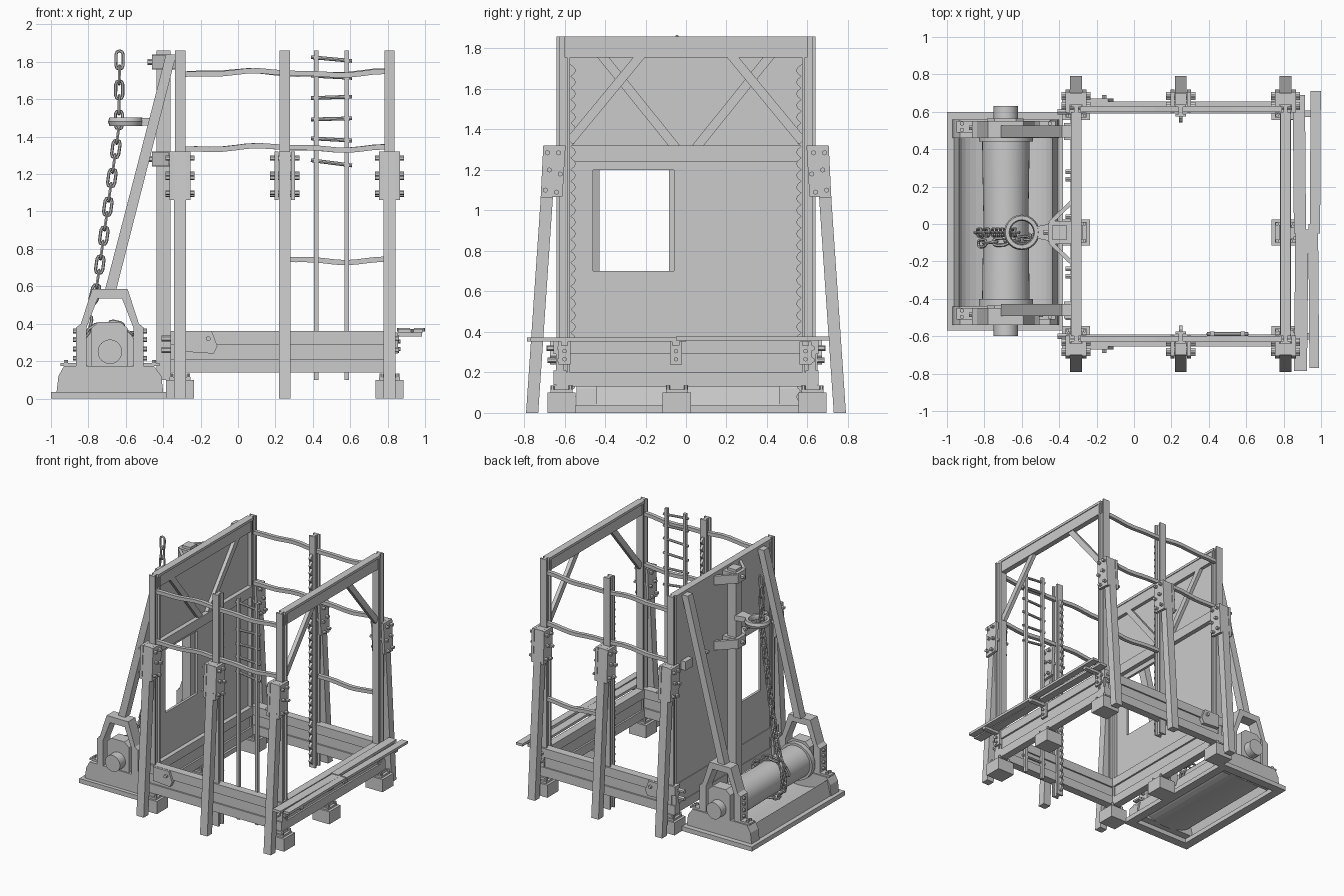
import bpy, bmesh, math, random
from mathutils import Vector, Matrix

if "Cube" in bpy.data.objects:
    bpy.data.objects.remove(bpy.data.objects["Cube"])
random.seed(4)

def finish(name, bm, smooth=False):
    bmesh.ops.recalc_face_normals(bm, faces=bm.faces)
    me = bpy.data.meshes.new(name)
    bm.to_mesh(me); bm.free()
    ob = bpy.data.objects.new(name, me)
    bpy.context.collection.objects.link(ob)
    if smooth:
        bpy.ops.object.select_all(action='DESELECT')
        ob.select_set(True)
        bpy.context.view_layer.objects.active = ob
        bpy.ops.object.shade_smooth_by_angle(angle=math.radians(35))
    return ob

def prism(name, pts, axis, a, b):
    """Extrude a 2D outline along an axis: x takes (y,z), y takes (x,z), z takes (x,y)."""
    put = {'x': lambda p, t: (t, p[0], p[1]), 'y': lambda p, t: (p[0], t, p[1]),
           'z': lambda p, t: (p[0], p[1], t)}[axis]
    bm = bmesh.new()
    A = [bm.verts.new(put(p, a)) for p in pts]
    B = [bm.verts.new(put(p, b)) for p in pts]
    bm.faces.new(A); bm.faces.new(B)
    for i in range(len(pts)):
        j = (i + 1) % len(pts)
        bm.faces.new((A[i], A[j], B[j], B[i]))
    return finish(name, bm)

def box(name, x0, x1, y0, y1, z0, z1):
    return prism(name, [(x0, y0), (x1, y0), (x1, y1), (x0, y1)], 'z', z0, z1)

def cyl(name, p, q, r, n=6):
    p, q = Vector(p), Vector(q)
    bm = bmesh.new()
    M = Matrix.Translation((p + q) / 2) @ (q - p).to_track_quat('Z', 'Y').to_matrix().to_4x4()
    bmesh.ops.create_cone(bm, cap_ends=True, segments=n, radius1=r, radius2=r, depth=(q - p).length, matrix=M)
    return finish(name, bm, n > 10)

def lathe(name, prof, center, axis, n=32, closed=False):
    """Spin (radius, height) points round z or y."""
    bm = bmesh.new(); rings = []
    for r, h in prof:
        ring = []
        for i in range(n):
            c, s = r * math.cos(2*math.pi*i/n), r * math.sin(2*math.pi*i/n)
            ring.append(bm.verts.new(Vector(center) + Vector((c, s, h) if axis == 'z' else (c, h, s))))
        rings.append(ring)
    for k in range(len(rings) if closed else len(rings) - 1):
        A, B = rings[k], rings[(k + 1) % len(rings)]
        for i in range(n):
            bm.faces.new((A[i], A[(i+1) % n], B[(i+1) % n], B[i]))
    if not closed:
        bm.faces.new(rings[0]); bm.faces.new(rings[-1])
    return finish(name, bm, True)

def h_shape(u, v, hu, hv, web, fl):
    """H outline centred on (u, v): flanges at the v ends, web along v."""
    q = [(hu, hv), (hu, hv-fl), (web, hv-fl), (web, fl-hv), (hu, fl-hv), (hu, -hv)]
    return [(u+a, v+b) for a, b in q] + [(u-a, v+b) for a, b in reversed(q)]

def bar2(p, q, w):
    """Quad outline of a straight strip between two 2D points."""
    p, q = Vector(p), Vector(q)
    d = (q - p).normalized() * w / 2
    n = Vector((-d.y, d.x))
    return [p + n, q + n, q - n, p - n]

# Posts, splayed legs, splice plates, bolts
XS = (-0.31, 0.25, 0.81)
for s in (-1, 1):
    for x in XS:
        prism('post', h_shape(x, s*0.607, 0.028, 0.033, 0.012, 0.014), 'z', 0.02 if x == 0.25 else 0.13, 1.86)
        prism('splayed_leg', [(s*a, z) for a, z in ((0.64, 1.32), (0.70, 1.32), (0.79, 0), (0.73, 0))], 'x', x-0.032, x+0.032)
        for t in (-1, 1):
            prism('splice_plate', [(s*a, z) for a, z in ((0.61, 1.07), (0.595, 1.32), (0.705, 1.32), (0.718, 1.06))], 'x', x+t*0.033, x+t*0.055)
        for y, z in ((0.63, 1.285), (0.685, 1.285), (0.622, 1.18), (0.675, 1.2), (0.64, 1.09), (0.695, 1.1)):
            cyl('splice_bolt', (x-0.078, s*y, z), (x+0.078, s*y, z), 0.013)
    # Scalloped strip on the inner face of the middle post
    sc = [(s*0.58, 0.05), (s*0.58, 1.72)]
    sc += [(s*(0.568 - 0.024*abs(math.sin(math.pi*i/4))), 1.72 - 1.67*i/116) for i in range(117)]
    prism('scalloped_strip', sc, 'x', 0.24, 0.26)
    # Side beam with end gusset
    prism('side_beam', h_shape(s*0.622, 0.25, 0.032, 0.112, 0.02, 0.072), 'x', -0.36, 0.84)
    prism('gusset', [(-0.28, 0.36), (-0.14, 0.36), (-0.11, 0.28), (-0.13, 0.24), (-0.28, 0.25)], 'y', s*0.64, s*0.672)
    cyl('gusset_bolt', (-0.16, s*0.62, 0.32), (-0.16, s*0.69, 0.32), 0.014)
    for z in (0.26, 0.32):
        cyl('end_bolt', (-0.41, s*0.6, z), (-0.34, s*0.6, z), 0.016)
        cyl('corner_bolt', (0.86, s*0.62, z), (0.8, s*0.62, z), 0.016)
        cyl('side_bolt', (0.81, s*0.6, z), (0.81, s*0.685, z), 0.014)
    # Wavy safety rails
    for z0, x0 in ((1.74, -0.29), (1.34, -0.29), (0.74, 0.28)):
        if s < 0 and z0 < 1:
            continue
        k = random.uniform(0, 3)
        xs = [x0 + (0.79 - x0)*i/16 for i in range(17)]
        f = lambda x: z0 + 0.009*math.sin(8*x + k) + 0.004*math.sin(19*x)
        prism('rail', [(x, f(x)+0.014) for x in xs] + [(x, f(x)-0.014) for x in reversed(xs)], 'y', s*0.60, s*0.63)

# Cross beams and footings
for x in (-0.31, 0.81):
    prism('cross_beam', [(x + a - 0.25, z) for a, z in h_shape(0.25, 0.245, 0.03, 0.115, 0.016, 0.07)], 'y', -0.64, 0.65)
    box('top_beam', x-0.022, x+0.022, -0.6, 0.6, 1.755, 1.84)
    box('top_beam_cap', x-0.028, x+0.028, -0.6, 0.6, 1.84, 1.86)
    for y in (-0.615, -0.045, 0.625):
        box('footing', x-0.075, x+0.075, y-0.07, y+0.07, 0, 0.1)
        box('foot_plate', x-0.055, x+0.055, y-0.055, y+0.055, 0.1, 0.115)
        box('foot_pad', x-0.035, x+0.035, y-0.04, y+0.04, 0.115, 0.135)
        for a in (-0.045, 0.045):
            for b in (-0.045, 0.045):
                cyl('foot_bolt', (x+a, y+b, 0.1), (x+a, y+b, 0.135), 0.01)
for s in (-1, 1):
    prism('knee_brace', bar2((s*0.575, 1.34), (s*0.22, 1.77), 0.045), 'x', 0.795, 0.825)
    prism('wall_brace', bar2((s*0.05, 1.31), (s*0.42, 1.77), 0.045), 'x', -0.316, -0.288)

# Wall panel around the window opening
for y0, y1, z0, z1 in ((-0.6, -0.46, 0.14, 1.86), (-0.06, 0.6, 0.14, 1.86), (-0.46, -0.06, 0.14, 0.70), (-0.46, -0.06, 1.20, 1.86)):
    box('wall_panel', -0.335, -0.315, y0, y1, z0, z1)
box('wall_crossbeam', -0.315, -0.28, -0.575, 0.575, 1.24, 1.32)
for y in (-0.5, -0.28, -0.24, 0.04, 0.24, 0.28, 0.5):
    cyl('wall_bolt', (-0.365, y, 1.28), (-0.33, y, 1.28), 0.014)

# Ladder
for x in (0.418, 0.582):
    box('ladder_stringer', x-0.012, x+0.012, -0.6, -0.575, 0.1, 1.86)
for z, t in ((0.24, 0), (1.26, -0.014), (1.385, -0.006), (1.495, 0.003), (1.61, 0.004), (1.72, -0.006), (1.815, -0.01)):
    cyl('ladder_rung', (0.39, -0.588, z-t), (0.61, -0.588, z+t), 0.01, 8)

# Walkway planks on brackets
for x0, x1, y0, y1, z, rot in ((0.855, 0.925, -0.785, -0.03, 0.36, 0.008), (0.855, 0.92, -0.05, 0.69, 0.366, -0.006),
                               (0.938, 0.99, -0.77, 0.0, 0.36, -0.006), (0.94, 0.995, -0.05, 0.71, 0.366, 0.004)):
    prism('walkway_plank', [(x0, y0), (x1, y0), (x1 + rot, y1), (x0 + rot, y1)], 'z', z-0.008, z+0.012)
for y in (-0.6, -0.05, 0.59):
    box('bracket_plate', 0.838, 0.855, y-0.03, y+0.03, 0.24, 0.352)
    box('bracket_arm', 0.84, 0.985, y-0.018, y+0.018, 0.332, 0.352)
    for z in (0.265, 0.305):
        cyl('bracket_bolt', (0.83, y, z), (0.868, y, z), 0.011)

# Mast with collars and stays
CY = -0.045
box('mast', -0.435, -0.36, CY-0.04, CY+0.04, 0.1, 1.86)
for z in (1.28, 1.80):
    prism('mast_collar', [(-0.46, CY-0.05), (-0.46, CY+0.05), (-0.42, CY+0.062), (-0.335, CY+0.062), (-0.335, CY-0.062), (-0.42, CY-0.062)], 'z', z-0.04, z+0.04)
    cyl('collar_bolt', (-0.485, CY, z), (-0.45, CY, z), 0.016)
    for s in (-1, 1):
        prism('mast_stay', bar2((-0.45, CY + s*0.05), (-0.33, CY + s*0.165), 0.022), 'z', z-0.035, z+0.035)

# Chain guide ring
lathe('guide_ring', [(0.068, -0.022), (0.088, -0.022), (0.095, 0), (0.088, 0.022), (0.068, 0.022), (0.062, 0)], (-0.6, CY, 1.48), 'z', 24, True)
prism('ring_arm', [(-0.53, CY-0.03), (-0.43, CY-0.05), (-0.43, CY+0.05), (-0.53, CY+0.03)], 'z', 1.46, 1.50)

# Drum bed
BY = 0.015
for x0, x1, y0, y1 in ((-1, -0.93, -0.57, 0.6), (-0.45, -0.38, -0.57, 0.6), (-0.93, -0.45, -0.57, -0.5), (-0.93, -0.45, 0.53, 0.6)):
    box('bed_flange', x0, x1, y0, y1, 0, 0.036)
arc = [(-0.685 + 0.25*math.cos(a), 0.155 - 0.105*math.sin(a)) for a in [math.pi*i/18 for i in range(19)]]
prism('bed_trough', [(-0.405, 0.03)] + arc + [(-0.965, 0.03), (-0.95, 0.03)]
      + [(-0.685 + (x+0.685)*0.98 , z-0.022) for x, z in reversed(arc)] + [(-0.42, 0.03)], 'y', -0.45, 0.48)
for s in (-1, 1):
    y = BY + s*0.5
    prism('bed_pedestal', [(-0.97, 0.036), (-0.96, 0.12), (-0.93, 0.175), (-0.45, 0.175), (-0.41, 0.12), (-0.40, 0.036)], 'y', y-0.055, y+0.045)
    # A-shaped bearing arch, open towards the pedestal
    half = [(0.18, 0.175), (0.18, 0.38), (0.155, 0.40), (0.095, 0.585), (-0.095, 0.585), (-0.155, 0.40), (-0.18, 0.38), (-0.18, 0.175),
            (-0.125, 0.175), (-0.125, 0.38), (-0.065, 0.535), (0.065, 0.535), (0.125, 0.38), (0.125, 0.175)]
    prism('bearing_arch', [(-0.685 + a, z) for a, z in half], 'y', y-0.055, y+0.035)
    prism('bearing_block', [(-0.785, 0.175), (-0.785, 0.375), (-0.745, 0.41), (-0.63, 0.41), (-0.59, 0.375), (-0.59, 0.175)], 'y', y-0.045, y+0.05)
    for t in (-1, 1):
        for z in (0.215, 0.265, 0.315, 0.36):
            cyl('arch_bolt', (-0.685 + t*0.17, y, z), (-0.685 + t*0.198, y, z), 0.013)
        box('arch_foot', -0.685 + t*0.18, -0.685 + t*0.265, y-0.025, y+0.035, 0.175, 0.19)
        for b in (-0.012, 0.022):
            cyl('arch_foot_bolt', (-0.685 + t*0.235, y+b, 0.185), (-0.685 + t*0.235, y+b, 0.205), 0.012)
    yl = 0.495 if s > 0 else -0.46
    prism('raking_strut', [(-0.33, 1.84), (-0.385, 1.84), (-0.71, 0.585), (-0.65, 0.585)], 'y', yl-0.032, yl+0.032)
    box('strut_cleat', -0.375, -0.33, yl-0.045, yl+0.045, 1.25, 1.32)

# Winding drum
lathe('winding_drum', [(0.065, -0.6), (0.065, -0.44), (0.145, -0.44), (0.145, -0.40), (0.127, -0.40), (0.124, -0.2), (0.12, 0.015),
      (0.124, 0.23), (0.127, 0.44), (0.145, 0.44), (0.145, 0.485), (0.065, 0.485), (0.065, 0.63)], (-0.685, 0, 0.25), 'y', 40)

# Chain: alternate links down from the ring and once around the drum
def link(p, q, roll):
    p, q = Vector(p), Vector(q)
    L, w, r = (q - p).length/2 + 0.009, 0.019, 0.0085
    z = (q - p).normalized()
    x = z.cross(Vector((0, 1, 0))).normalized()
    y = z.cross(x)
    if roll:
        x, y = y, x
    c = (p + q) / 2
    path = [(w*math.cos(a), math.sin(a)*w + (L-w)*(1 if i < 5 else -1))
            for i, a in enumerate([math.pi*j/4 for j in range(5)] + [math.pi*(j+4)/4 for j in range(5)])]
    bm = bmesh.new(); rings = []
    for u, v in path:
        n = Vector((u, v - (L-w if v > 0 else w-L))).normalized()
        rings.append([bm.verts.new(c + x*(u + n.x*r*math.cos(t)) + z*(v + n.y*r*math.cos(t)) + y*(r*math.sin(t)))
                      for t in [math.pi*k/3 for k in range(6)]])
    for i in range(len(rings)):
        A, B = rings[i], rings[(i+1) % len(rings)]
        for k in range(6):
            bm.faces.new((A[k], A[(k+1) % 6], B[(k+1) % 6], B[k]))
    finish('chain_link', bm)

def run(p, q, n):
    p, q = Vector(p), Vector(q)
    return [p.lerp(q, i/n) for i in range(n)]
path = run((-0.633, CY, 1.85), (-0.637, CY, 1.45), 5) + run((-0.637, CY, 1.45), (-0.755, CY, 0.6), 11) + run((-0.755, CY, 0.6), (-0.84, CY, 0.27), 4)
for i in range(15):
    a = math.pi + 2*math.pi*0.95*i/14
    path.append(Vector((-0.685 + 0.15*math.cos(a), CY - 0.06*i/14, 0.25 + 0.148*math.sin(a))))
for i in range(len(path) - 1):
    link(path[i], path[i+1], i % 2)
